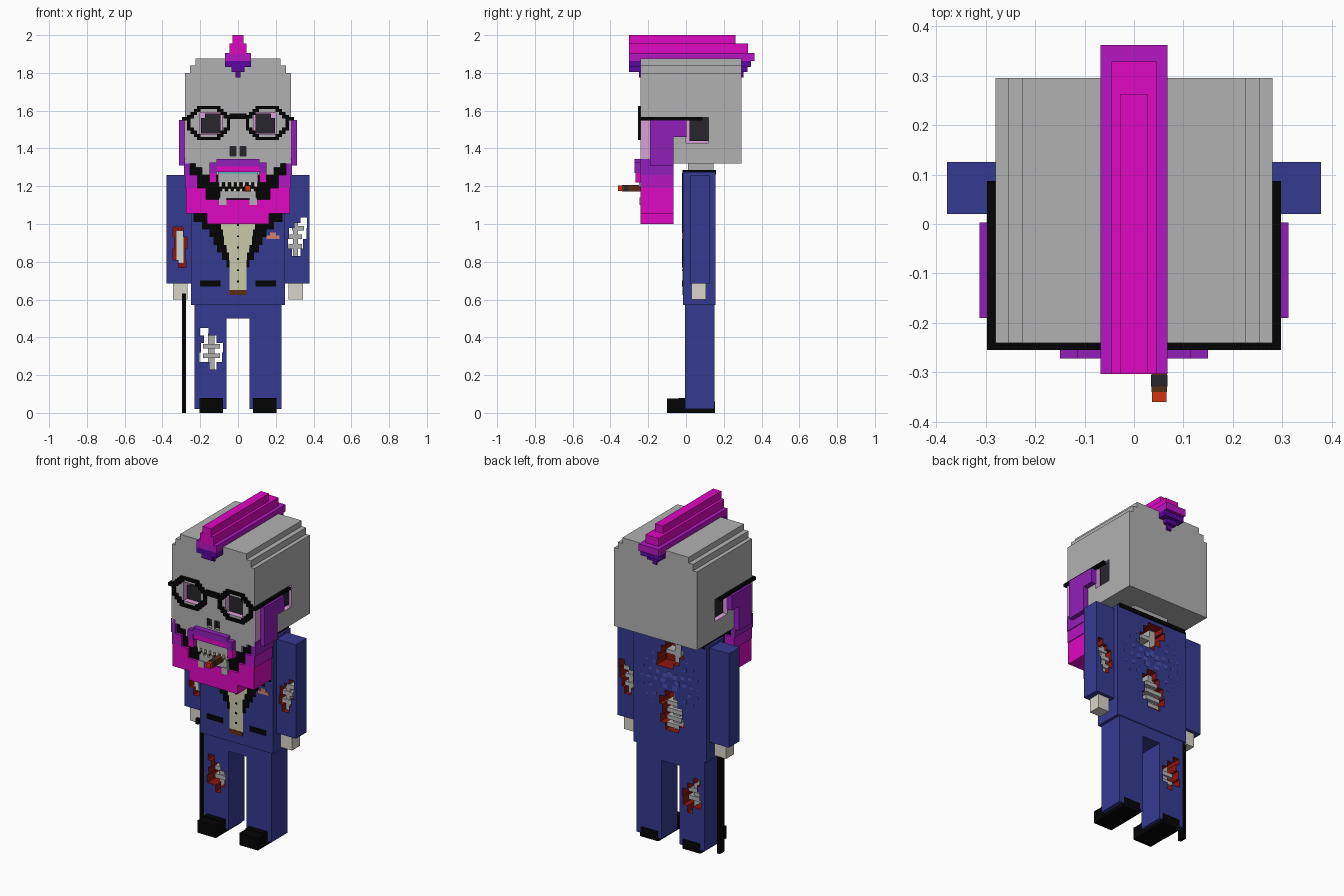
import bpy, bmesh, math


def mat(name, hexcol):
    m = bpy.data.materials.new(name)
    rgb = [(int(hexcol[i:i + 2], 16) / 255) ** 2.2 for i in (0, 2, 4)]
    m.diffuse_color = (*rgb, 1)
    return m


GREY, DARK, BLACK = mat("bone_grey", "b0b0b0"), mat("dark", "2c2c30"), mat("black", "0c0c0c")
BLUE, FLECK, CREAM = mat("suit_blue", "383d90"), mat("fleck_blue", "4a52b0"), mat("cream", "c9c9a8")
RED, PINK, PALE = mat("red", "8c1c14"), mat("pink", "dba0d8"), mat("pale", "d8d4c8")
MAG, ORCHID, PURPLE, VIOLET = (mat("magenta", "de10c0"), mat("orchid", "b41cc0"),
                               mat("purple", "9024b8"), mat("violet", "5c10a0"))
BROWN, EMBER, SALMON, TEAL = (mat("brown", "5a3018"), mat("ember", "d03818"),
                              mat("salmon", "d08070"), mat("teal", "60b0b8"))


def finish(name, bm, m):
    bmesh.ops.recalc_face_normals(bm, faces=bm.faces)
    me = bpy.data.meshes.new(name)
    bm.to_mesh(me)
    bm.free()
    me.materials.append(m)
    ob = bpy.data.objects.new(name, me)
    bpy.context.collection.objects.link(ob)
    return ob


def boxes(name, m, *bs, mirror=False):
    """One object from boxes (x0, x1, y0, y1, z0, z1), optionally mirrored in x."""
    bm = bmesh.new()
    bs = list(bs)
    if mirror:
        bs += [(-b[1], -b[0], *b[2:]) for b in bs]
    for x0, x1, y0, y1, z0, z1 in bs:
        vs = bmesh.ops.create_cube(bm, size=1)["verts"]
        for v in vs:
            v.co = (x1 if v.co.x > 0 else x0, y1 if v.co.y > 0 else y0, z1 if v.co.z > 0 else z0)
    return finish(name, bm, m)


def stepped(name, m, y0, y1, z, rows, flip=False):
    """Blocky outline from bottom z up; rows = (z_top, x0, x1), extruded y0..y1."""
    left, right = [], []
    for zt, a, b in rows:
        if flip:
            a, b = -b, -a
        for side, x in ((left, a), (right, b)):
            if side and abs(side[-1][0] - x) < 1e-6:
                side[-1] = (x, zt)
            else:
                side += [(x, z), (x, zt)]
        z = zt
    bm = bmesh.new()
    f = bm.faces.new([bm.verts.new((x, y0, zz)) for x, zz in right + left[::-1]])
    ex = bmesh.ops.extrude_face_region(bm, geom=[f])["geom"]
    for v in ex:
        if isinstance(v, bmesh.types.BMVert):
            v.co.y = y1
    return finish(name, bm, m)


def carve(ob, cutter):
    """Subtract the cutter; the cut faces keep the cutter's colour."""
    mod = ob.modifiers.new("carve", 'BOOLEAN')
    mod.operation, mod.solver, mod.object = 'DIFFERENCE', 'EXACT', cutter
    mod.material_mode = 'TRANSFER'
    dg = bpy.context.evaluated_depsgraph_get()
    me = bpy.data.meshes.new_from_object(ob.evaluated_get(dg))
    ob.modifiers.clear()
    ob.data = me
    bpy.data.objects.remove(cutter)


# Skull with stepped crown, carved eyes, nose and ears
skull = stepped("skull", GREY, -.24, .295, 1.32,
                [(1.8, -.28, .28), (1.84, -.255, .255), (1.875, -.225, .225)])
carve(skull, boxes("socket_cut", PINK, (.085, .2, -.3, -.2, 1.475, 1.59),
                   (.235, .4, .0, .118, 1.43, 1.565), mirror=True))
boxes("eyes", DARK, (.092, .195, -.215, -.19, 1.48, 1.56), (.092, .175, -.215, -.19, 1.56, 1.585), mirror=True)
boxes("ears", DARK, (.23, .262, .018, .118, 1.44, 1.565), mirror=True)
carve(skull, boxes("nose_cut", DARK, (.01, .043, -.3, -.215, 1.355, 1.41), mirror=True))
boxes("temple_skin", PINK, (.27, .284, -.238, -.185, 1.35, 1.555), mirror=True)

# Mohawk: pink layers above, violet layers hanging over front and back
boxes("mohawk", MAG, (-.028, .028, -.303, .262, 1.95, 2), (-.045, .045, -.303, .328, 1.9, 1.955))
boxes("mohawk_base", ORCHID, (-.068, .068, -.303, .362, 1.862, 1.905))
boxes("mohawk_root", VIOLET, (-.068, .068, -.303, .345, 1.83, 1.862),
      (-.035, .035, -.303, .325, 1.805, 1.83), (-.014, .014, -.25, .305, 1.775, 1.805))

# Beard
stepped("beard_chin", MAG, -.24, -.065, 1.0, [(1.055, -.165, .165), (1.13, -.275, .275)])
boxes("beard_lower", MAG, (.17, .275, -.24, -.065, 1.13, 1.19), mirror=True)
boxes("beard_middle", ORCHID, (.215, .28, -.24, -.065, 1.19, 1.26), mirror=True)
boxes("beard_upper", PURPLE, (.255, .285, -.24, -.065, 1.26, 1.345), mirror=True)
boxes("sideburns", PURPLE, (.275, .312, -.19, -.065, 1.31, 1.55),
      (.275, .312, -.065, .003, 1.46, 1.55), mirror=True)

# Mouth and jaw
boxes("mouth_cavity", BLACK, (-.26, .26, -.225, -.08, 1.1, 1.36))
stepped("cheek_bone", GREY, -.238, -.2, 1.26, [(1.3, -.19, .19), (1.33, -.225, .225), (1.36, -.25, .25)])
boxes("moustache_top", PURPLE, (-.115, .115, -.272, -.23, 1.305, 1.345), (.115, .15, -.272, -.23, 1.27, 1.325),
      (-.15, -.115, -.272, -.23, 1.27, 1.325))
boxes("moustache_lower", MAG, (-.15, .15, -.268, -.23, 1.275, 1.308), (.115, .15, -.268, -.23, 1.22, 1.275),
      (-.15, -.115, -.268, -.23, 1.22, 1.275))
boxes("upper_jaw", GREY, (-.105, .105, -.25, -.2, 1.22, 1.27))
boxes("gum_line", TEAL, (-.105, .105, -.253, -.24, 1.265, 1.277))
boxes("lower_jaw", GREY, (-.095, .095, -.24, -.2, 1.135, 1.175), (-.1, -.06, -.245, -.2, 1.1, 1.14),
      (.06, .1, -.245, -.2, 1.1, 1.14))
boxes("teeth", PALE, *[(-.1 + i * .031, -.084 + i * .031, -.25, -.21, 1.195, 1.222) for i in range(7)],
      *[(-.085 + i * .031, -.069 + i * .031, -.24, -.21, 1.172, 1.188) for i in range(6)])
boxes("cigar", BROWN, (.035, .067, -.34, -.2, 1.173, 1.206))
boxes("cigar_band", DARK, (.034, .068, -.328, -.305, 1.172, 1.207))
boxes("cigar_tip", EMBER, (.036, .066, -.36, -.34, 1.174, 1.205))

# Glasses: blocky octagonal rims, bridge and side arms
inside = lambda i, j: abs(i) <= 6 and abs(j) <= 5 and abs(i) + abs(j) <= 8
near = [(a, b) for a in (-1, 0, 1) for b in (-1, 0, 1)]
rim = [(.155 + (i - .5) * .0175, .155 + (i + .5) * .0175, -.255, -.238, 1.535 + (j - .5) * .0165, 1.535 + (j + .5) * .0165)
       for i in range(-6, 7) for j in range(-5, 6)
       if inside(i, j) and not all(inside(i + a, j + b) for a, b in near)]
boxes("glasses", BLACK, *rim, (0, .045, -.255, -.238, 1.555, 1.585), (.265, .297, -.255, -.238, 1.548, 1.566),
      (.279, .297, -.24, .087, 1.548, 1.566), mirror=True)

# Neck and collar
boxes("neck", GREY, (-.12, .12, .01, .145, 1.25, 1.33))
boxes("collar", BLACK, (-.235, .235, -.018, .16, 1.262, 1.287))

# Jacket with torn back
jacket = boxes("jacket", BLUE, (-.248, .248, -.015, .155, .57, 1.275))
carve(jacket, stepped("upper_tear", RED, .06, .3, 1.08, [(1.11, -.02, .09), (1.16, -.06, .085),
                      (1.21, -.09, .06), (1.24, -.075, .03)]))
carve(jacket, stepped("lower_tear", RED, .06, .3, .7, [(.74, -.06, .03), (.79, -.09, .065), (.85, -.08, .05),
                      (.9, -.05, .07), (.94, -.03, .035)]))
boxes("spine", GREY, (-.045, .0, .055, .12, .7, .93), *[(-.08 + .012 * (i % 2), .03, .055, .14, .715 + i * .045, .74 + i * .045)
      for i in range(4)], (-.05, .05, .055, .12, 1.15, 1.175), (-.05, -.01, .055, .12, 1.11, 1.22))
flecks = []
for ring in range(1, 5):
    for k in range(4 + 4 * ring):
        a = k * 2 * math.pi / (4 + 4 * ring)
        x, z, s = .048 * ring * math.cos(a), 1.0 + .045 * ring * math.sin(a), .018 - .003 * ring
        if not (-.1 < x < .1 and (z < .96 or z > 1.07)):
            flecks.append((x - s, x + s, .15, .1565, z - s, z + s))
boxes("back_pattern", FLECK, *flecks)

# Shirt front, lapels, buttons, belt, pockets
stepped("shirt", CREAM, -.018, 0, .65, [(.8, -.045, .045), (.87, -.058, .058), (.94, -.075, .075),
        (1.25, -.095, .095)])
boxes("buttons", BLACK, *[(-.005, .005, -.02, 0, .69 + i * .06, .7 + i * .06) for i in range(6)])
boxes("belt", BROWN, (-.045, .045, -.019, 0, .623, .65))
for flip, side in ((False, "left"), (True, "right")):
    stepped(side + "_lapel", BLACK, -.022, 0, .77, [(.81, .045, .06), (.85, .047, .085), (.89, .06, .11),
            (.93, .075, .13), (.97, .08, .15), (1.01, .09, .19), (1.27, .09, .235)], flip)
boxes("pockets", BLACK, (.092, .2, -.021, 0, .67, .7), mirror=True)
boxes("pocket_square", SALMON, (.15, .22, -.021, 0, .92, .938), (.17, .2, -.021, 0, .938, .955))

# Arms and hands
right_arm = boxes("right_arm", BLUE, (-.378, -.245, .02, .125, .685, 1.26))
carve(right_arm, stepped("right_arm_tear", RED, -.1, .085, .77, [(.81, -.315, -.275), (.87, -.345, -.28),
                         (.93, -.335, -.27), (.985, -.345, -.29)]))
boxes("right_arm_bone", PALE, (-.327, -.287, .04, .09, .79, .965))
left_arm = boxes("left_arm", BLUE, (.245, .378, .02, .125, .685, 1.26))
carve(left_arm, stepped("left_arm_tear", RED, -.1, .3, .83, [(.87, .285, .33), (.92, .265, .345),
                        (.98, .27, .362), (1.005, .3, .365), (1.035, .33, .365)]))
boxes("left_arm_bone", GREY, (.29, .318, .05, .1, .82, 1.03), *[(.268, .338, .045, .105, z, z + .025) for z in (.87, .92)],
      (.285, .35, .045, .105, .965, .99))
boxes("hands", PALE, (.268, .345, .03, .105, .6, .69), mirror=True)

# Trousers and shoes
boxes("hips", BLUE, (-.23, .23, -.005, .15, .5, .575))
boxes("left_leg", BLUE, (.06, .23, -.005, .15, .02, .5))
right_leg = boxes("right_leg", BLUE, (-.23, -.06, -.005, .15, .02, .5))
carve(right_leg, stepped("leg_tear", RED, -.1, .3, .23, [(.27, -.15, -.115), (.32, -.205, -.085), (.37, -.195, -.08),
                         (.41, -.18, -.115), (.45, -.2, -.155)]))
boxes("leg_bone", GREY, (-.16, -.125, .05, .1, .22, .42), *[(-.185, -.095, .04, .11, z, z + .025) for z in (.29, .34)])
boxes("shoes", BLACK, (.08, .205, -.1, -.035, 0, .075), (.08, .205, -.04, .0, 0, .08),
      (.08, .205, -.04, .15, 0, .022), (.085, .2, .1, .153, 0, .06), mirror=True)

# Walking cane
boxes("cane", BLACK, (-.296, -.275, .05, .095, 0, .63), (-.296, -.275, .01, .06, .6, .632))
